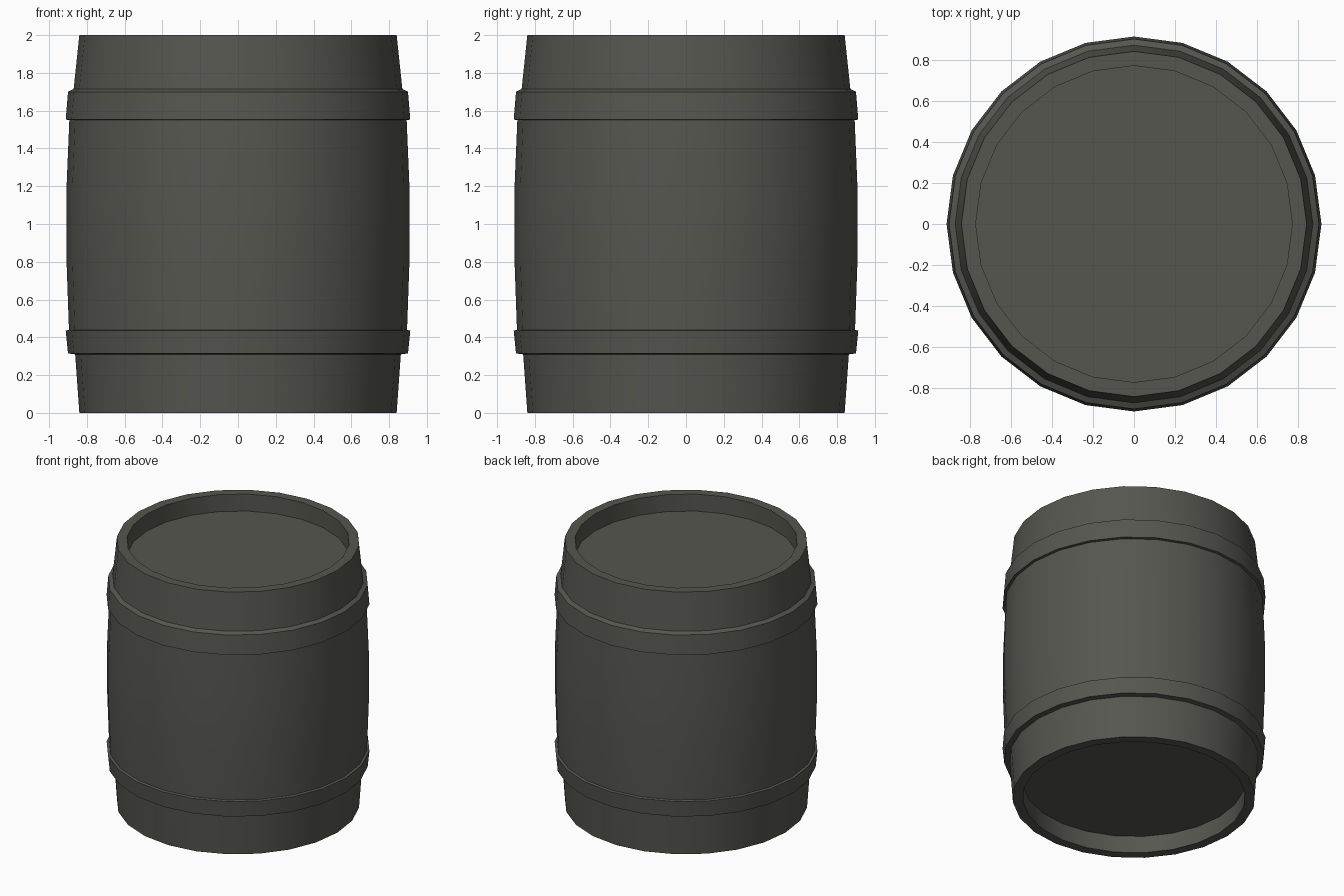
import bpy, bmesh, math

if "Cube" in bpy.data.objects:
    bpy.data.objects.remove(bpy.data.objects["Cube"])

SIDES = 24

paint = bpy.data.materials.new("dark_olive_grey")
paint.diffuse_color = (0.092, 0.093, 0.08, 1)
paint.use_nodes = True
paint.node_tree.nodes["Principled BSDF"].inputs["Base Color"].default_value = paint.diffuse_color


def lathe(name, profile):
    """Spin a (radius, z) profile round z; both ends are capped with a disc."""
    bm = bmesh.new()
    rings = []
    for r, z in profile:
        rings.append([bm.verts.new((r * math.cos(2 * math.pi * i / SIDES),
                                    r * math.sin(2 * math.pi * i / SIDES), z))
                      for i in range(SIDES)])
    for a, b in zip(rings, rings[1:]):
        for i in range(SIDES):
            j = (i + 1) % SIDES
            bm.faces.new((a[i], a[j], b[j], b[i]))
    bm.faces.new(rings[0][::-1])
    bm.faces.new(rings[-1])
    bmesh.ops.recalc_face_normals(bm, faces=bm.faces)
    mesh = bpy.data.meshes.new(name)
    bm.to_mesh(mesh)
    bm.free()
    mesh.materials.append(paint)
    obj = bpy.data.objects.new(name, mesh)
    bpy.context.collection.objects.link(obj)
    bpy.ops.object.select_all(action='DESELECT')
    obj.select_set(True)
    bpy.context.view_layer.objects.active = obj
    bpy.ops.object.shade_smooth_by_angle(angle=math.radians(50))
    return obj


# lower half: recessed base, rim, lower skirt, hoop, bulging wall
half = [(0.77, 0.13), (0.77, 0.0), (0.84, 0.0), (0.862, 0.31),
        (0.90, 0.315), (0.912, 0.435), (0.895, 0.44), (0.908, 0.81)]
# upper half mirrors the lower half, ending in a recessed lid
upper = [(r, 2 - z) for r, z in reversed(half)]
# the upper hoop is a little taller, with a sloped top
upper[1:5] = [(0.893, 1.55), (0.912, 1.553), (0.90, 1.70), (0.87, 1.715)]

lathe("barrel", half + upper)
